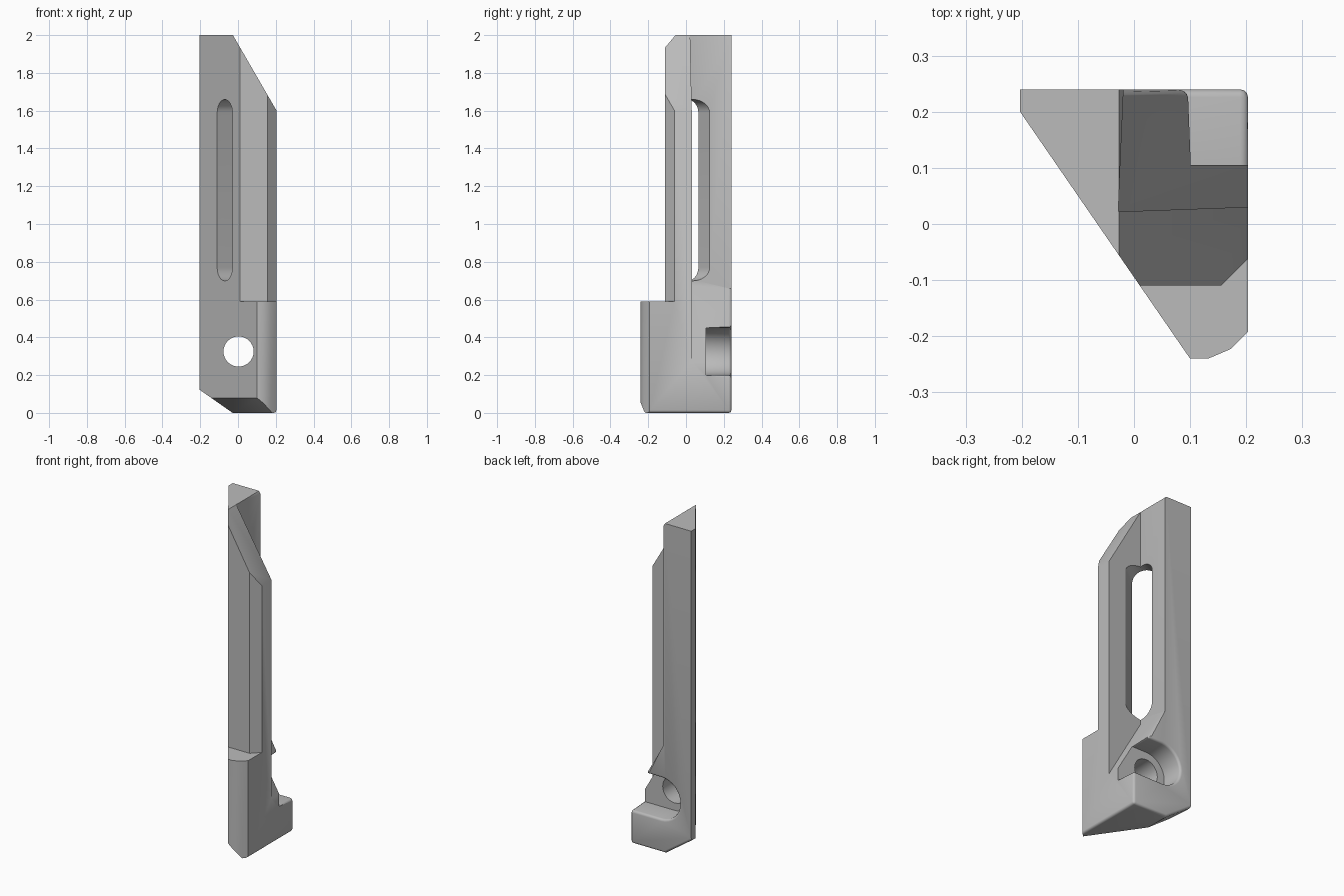
import bpy
import bmesh
import math
from mathutils import Vector

if "Cube" in bpy.data.objects:
    bpy.data.objects.remove(bpy.data.objects["Cube"], do_unlink=True)

X, Y, Z = Vector((1, 0, 0)), Vector((0, 1, 0)), Vector((0, 0, 1))
HALF_X, HALF_Y, TOP = 0.203, 0.24, 2.0
SLOPE = 1.73                                     # steep cuts at the head and recess
ALONG = Vector((0.303, -0.44, 0)).normalized()   # along the diagonal face
INWARD = Vector((-ALONG.y, ALONG.x, 0))          # into the body from that face
FACE = Vector((-0.07, 0.007, 0))                 # point on the diagonal face


def prism(name, points, u, v, start, end, origin=Vector()):
    """Extrude a 2D profile in the u, v plane from start to end."""
    w = u.cross(v)
    bm = bmesh.new()
    rings = [[bm.verts.new(origin + u * a + v * b + w * d) for a, b in points]
             for d in (start, end)]
    bm.faces.new(rings[0])
    bm.faces.new(rings[1])
    n = len(points)
    for i in range(n):
        j = (i + 1) % n
        bm.faces.new((rings[0][i], rings[0][j], rings[1][j], rings[1][i]))
    bmesh.ops.recalc_face_normals(bm, faces=bm.faces)
    mesh = bpy.data.meshes.new(name)
    bm.to_mesh(mesh)
    bm.free()
    ob = bpy.data.objects.new(name, mesh)
    bpy.context.collection.objects.link(ob)
    return ob


def arc(cx, cy, r, start, end, steps):
    angles = [math.radians(start + (end - start) * i / steps) for i in range(steps + 1)]
    return [(cx + r * math.cos(a), cy + r * math.sin(a)) for a in angles]


# Body: triangular column with a rounded nose
body = prism("bracket_body", [
    (-HALF_X, HALF_Y), (-HALF_X, 0.2), (0.1, -HALF_Y), (0.132, -HALF_Y),
    (0.172, -0.223), (HALF_X, -0.192), (HALF_X, HALF_Y)], X, Y, 0, TOP)

cutters = []

# Front relief above the foot, with a chamfered corner
cutters.append(prism("front_relief", [
    (-0.3, -0.4), (0.3, -0.4), (0.3, 0.035), (0.155, -0.11), (-0.3, -0.11)],
    X, Y, 0.59, 2.2))

# Sloped head
cutters.append(prism("head_slope", [
    (-0.027, TOP), (0.4, TOP - 0.427 * SLOPE), (0.4, 2.3), (-0.027 - 0.3 / SLOPE, 2.3)],
    X, Z, -0.5, 0.5))

# Rear corner recess with a sloping floor
recess = prism("rear_recess", [
    (-0.028, 0.022), (0.3, 0.034), (0.3, 0.3), (-0.016, 0.3)], X, Y, 0, 2.2)
for vert in recess.data.vertices:
    if vert.co.z < 1:
        vert.co.z = 0.625 - SLOPE * vert.co.x
cutters.append(recess)

# Long slot square to the diagonal face
cutters.append(prism("long_slot",
    arc(0, 1.588, 0.071, 0, 180, 16) + arc(0, 0.77, 0.071, 180, 360, 16),
    ALONG, Z, -0.4, 0.4, FACE))

# Screw hole and its side-opening pocket
cutters.append(prism("screw_hole", arc(0.003, 0.325, 0.08, 0, 348.75, 31), X, Z, -0.5, 0.5))
cutters.append(prism("screw_pocket",
    arc(0, 0.325, 0.125, 90, 270, 16) + [(0.3, 0.2), (0.3, 0.45)], X, Z, -0.4, -0.105))

# Underside slope and diagonal chamfer
cutters.append(prism("underside_slope", [(-0.3, 0.19), (0.1, -0.09), (-0.3, -0.09)],
                     X, Z, -0.5, 0.5))
cutters.append(prism("underside_chamfer", [(-0.05, 0.13), (0.13, -0.05), (-0.05, -0.05)],
                     INWARD, Z, -0.6, 0.6, FACE))

# Apply the cuts, then discard the cutters
bpy.context.view_layer.objects.active = body
for cutter in cutters:
    cutter.hide_render = True
    mod = body.modifiers.new(cutter.name, 'BOOLEAN')
    mod.operation = 'DIFFERENCE'
    mod.solver = 'EXACT'
    mod.object = cutter
    bpy.ops.object.modifier_apply(modifier=mod.name)
    bpy.data.objects.remove(cutter, do_unlink=True)


def is_rounded(edge):
    """Edges of the foot that carry a small fillet."""
    if len(edge.link_faces) != 2 or edge.calc_face_angle(0) < 0.4:
        return False

    def both(test):
        return all(test(v.co) for v in edge.verts)

    back = both(lambda c: abs(c.y - HALF_Y) < 0.002 and c.z < 0.69)
    left_end = both(lambda c: c.x < -HALF_X + 0.002)
    side = both(lambda c: abs(c.x - HALF_X) < 0.002)
    low = side and both(lambda c: c.z < 0.002)
    shelf = side and both(lambda c: abs(c.z - 0.2) < 0.002 and c.y > 0.1)
    lip = both(lambda c: abs(c.z - 0.45) < 0.002 and abs(c.x - 0.101) < 0.01)
    return (back and not left_end) or low or shelf or lip


# Fillets round the foot and pocket
bm = bmesh.new()
bm.from_mesh(body.data)
bmesh.ops.remove_doubles(bm, verts=bm.verts, dist=0.0002)
bmesh.ops.dissolve_limit(bm, angle_limit=0.01, verts=bm.verts, edges=bm.edges)
bmesh.ops.bevel(bm, geom=[e for e in bm.edges if is_rounded(e)], offset=0.014,
                segments=3, profile=0.5, affect='EDGES', clamp_overlap=False)
bm.to_mesh(body.data)
bm.free()

# Single plain grey finish
grey = bpy.data.materials.new("plain_grey")
grey.use_nodes = True
colour = (0.5, 0.5, 0.5, 1)
grey.diffuse_color = colour
grey.node_tree.nodes["Principled BSDF"].inputs["Base Color"].default_value = colour
body.data.materials.clear()
body.data.materials.append(grey)

bpy.ops.object.select_all(action='DESELECT')
body.select_set(True)
bpy.ops.object.shade_smooth_by_angle(angle=math.radians(32))
